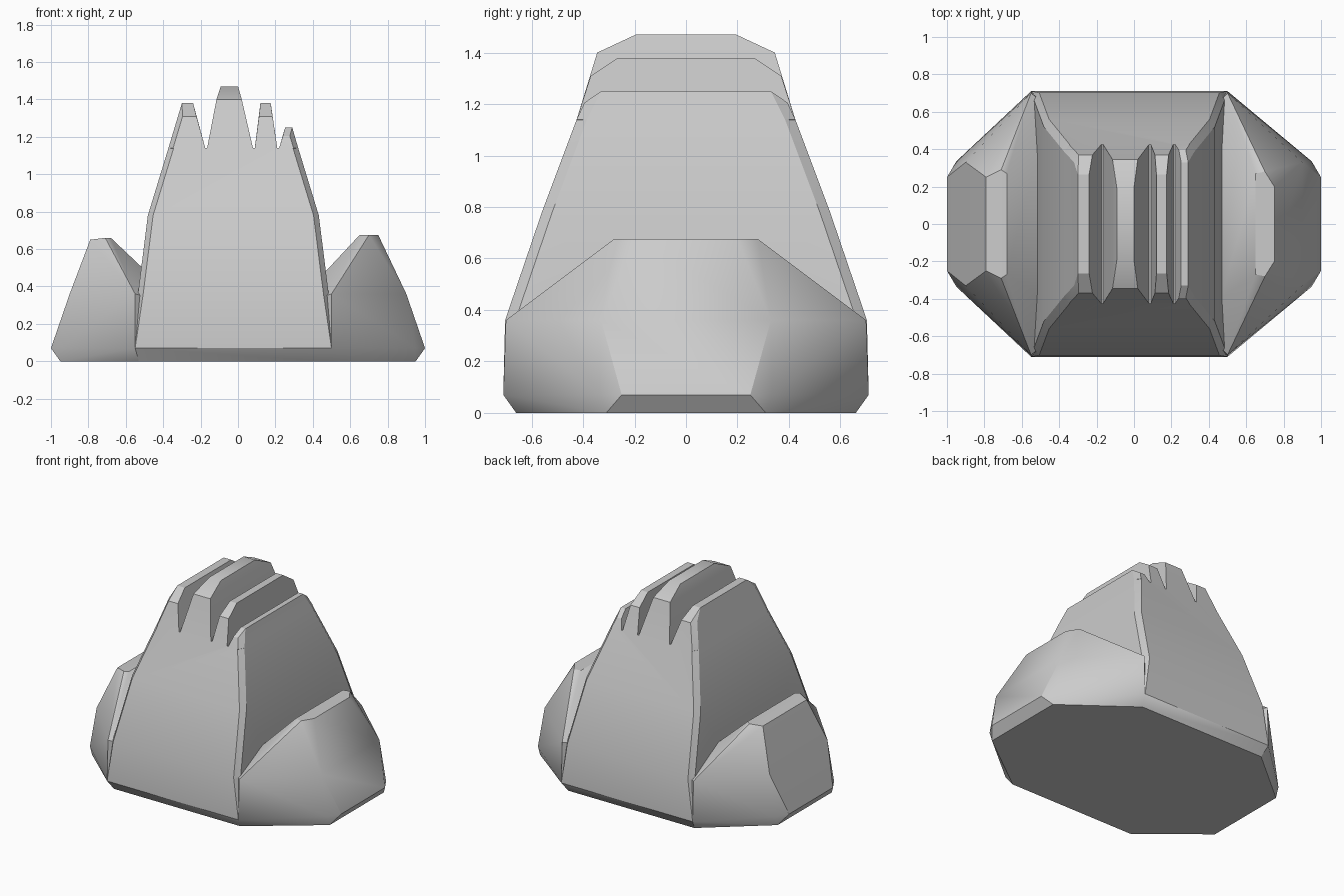
import bpy, bmesh, math

if "Cube" in bpy.data.objects:
    bpy.data.objects.remove(bpy.data.objects["Cube"])


def hull(name, pts):
    """Convex solid from (x, y, z) points mirrored front to back."""
    bm = bmesh.new()
    for x, y, z in pts:
        for s in (1, -1):
            bm.verts.new((x, s * y, z))
    r = bmesh.ops.convex_hull(bm, input=bm.verts)
    junk = {g for g in r["geom_interior"] + r["geom_unused"]
            if isinstance(g, bmesh.types.BMVert)}
    bmesh.ops.delete(bm, geom=[v for v in junk if v.is_valid], context='VERTS')
    bmesh.ops.dissolve_limit(bm, angle_limit=math.radians(1),
                             verts=bm.verts, edges=bm.edges)
    bmesh.ops.recalc_face_normals(bm, faces=bm.faces)
    me = bpy.data.meshes.new(name)
    bm.to_mesh(me)
    bm.free()
    ob = bpy.data.objects.new(name, me)
    bpy.context.collection.objects.link(ob)
    return ob


# Central tower: levels of (left x, right x, y, z), with chamfered corners
pts = [(-.53, .66, 0), (.48, .66, 0), (-.55, .71, .07), (.5, .71, .07)]
for x0, x1, y, z in [(-.535, .485, .703, .36), (-.482, .432, .56, .78),
                     (-.372, .322, .425, 1.14)]:
    pts += [(x0 + .028, y, z), (x1 - .028, y, z),
            (x0, y - .04, z), (x1, y - .04, z)]
rock = hull("rocky_peak", pts)

parts = []

# Side shoulders, anchored inside the tower
for name, s, c, top in [
        ("right_shoulder", 1, .5,
         [(.65, .27, .675), (.70, .28, .675), (.75, .2, .675)]),
        ("left_shoulder", -1, .55,
         [(.68, .27, .66), (.71, .29, .66), (.79, .25, .65)])]:
    p = [(c - .02, .66, 0), (.95, .31, 0), (c, .71, .07), (.95, .335, .07),
         (1, .25, .07), (.9, .33, .36), (.905, .25, .34),
         (c, .70, .36), (c - .01, .66, .36),
         (.3, .5, .05), (.3, .5, .3)] + top
    parts.append(hull(name, [(s * x, y, z) for x, y, z in p]))

# Four teeth on the summit
# bottom x range, shoulder x range/y/z, top x range/y/z, chamfer left/right
teeth = [
    ((-.372, -.175), (-.321, -.222, .37, 1.31), (-.30, -.24, .265, 1.38), .025, 0),
    ((-.165, .08), (-.115, .02, .345, 1.40), (-.092, 0, .195, 1.47), 0, 0),
    ((.09, .21), (.112, .185, .37, 1.31), (.12, .175, .265, 1.38), 0, 0),
    ((.22, .322), (.24, .302, .395, 1.205), (.252, .29, .33, 1.25), 0, .025)]
for i, ((a, b), (c, d, y, z), (e, f, ty, tz), l, r) in enumerate(teeth):
    p = [(a + .04, .3, 1.0), (b - .04, .3, 1.0),
         (e, ty, tz), (f, ty, tz)]
    for x0, x1, yy, zz in ((a, b, .425, 1.14), (c, d, y, z)):
        p += [(x0 + l, yy, zz), (x1 - r, yy, zz)]
        p += [(x0, yy - .04, zz)] if l else []
        p += [(x1, yy - .04, zz)] if r else []
    parts.append(hull(f"summit_tooth_{i + 1}", p))

# Fuse everything into one solid
bpy.context.view_layer.objects.active = rock
rock.select_set(True)
for ob in parts:
    m = rock.modifiers.new("join", 'BOOLEAN')
    m.operation, m.solver, m.object = 'UNION', 'EXACT', ob
    bpy.ops.object.modifier_apply(modifier=m.name)
    bpy.data.objects.remove(ob)

bpy.ops.object.shade_smooth_by_angle(angle=math.radians(30))
